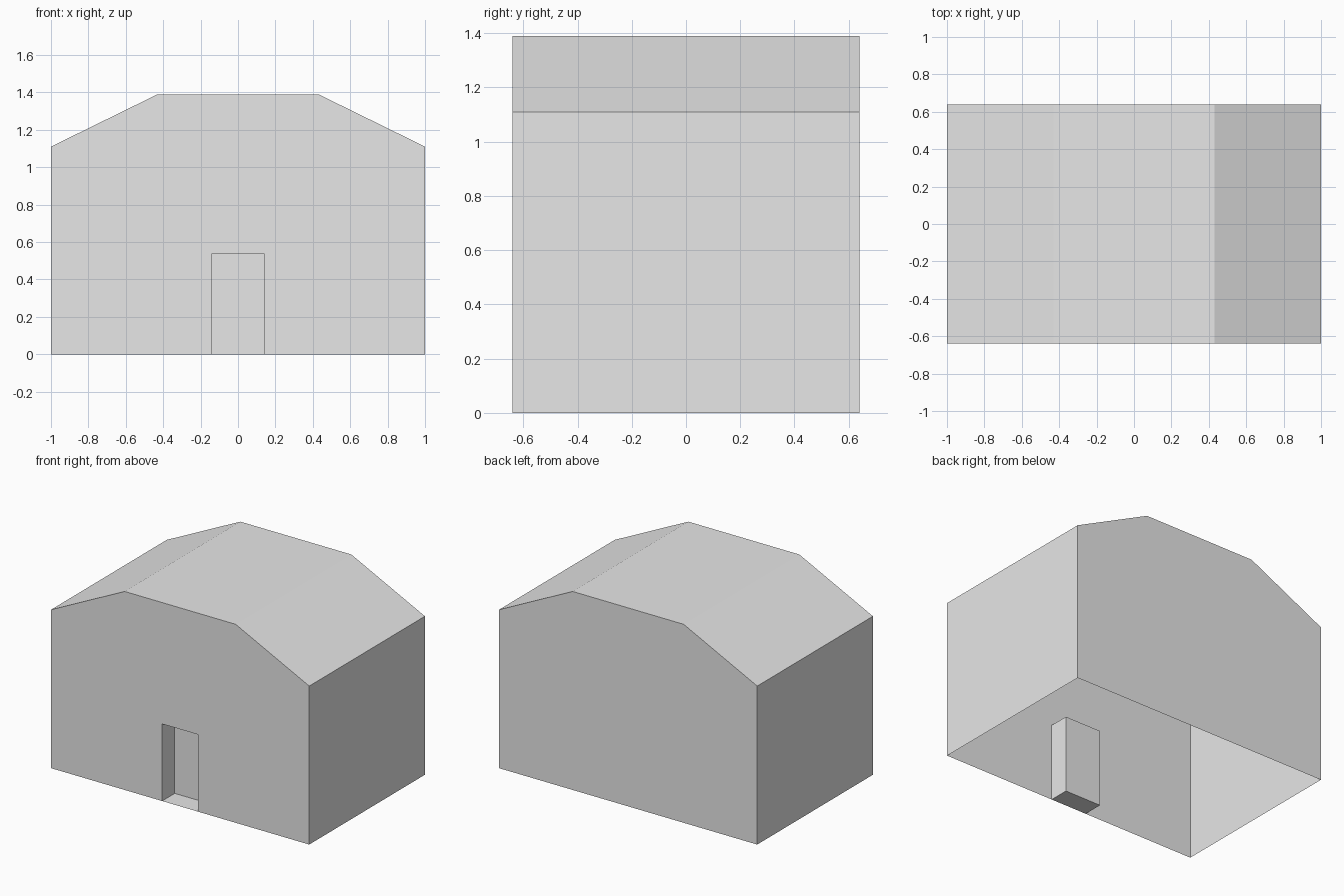
import bpy
import bmesh

cube = bpy.data.objects.get("Cube")
if cube:
    bpy.data.objects.remove(cube, do_unlink=True)

HALF_W, HALF_D = 1.0, 0.64
EAVE, RIDGE, RIDGE_X = 1.11, 1.39, 0.43
DOOR_X, DOOR_H, DOOR_DEPTH = 0.14, 0.54, 0.14

grey = bpy.data.materials.new("light_grey")
grey.use_nodes = True
colour = (0.8, 0.8, 0.8, 1)
grey.diffuse_color = colour
grey.node_tree.nodes["Principled BSDF"].inputs["Base Color"].default_value = colour


def mirrored(half):
    """Complete a profile given from the right foot to the middle."""
    return half + [(-x, z) for x, z in reversed(half)]


def add_face(bm, outline, y):
    verts = [bm.verts.new((x, y, z)) for x, z in outline]
    return verts, bm.faces.new(verts)


def bridge(bm, a, b, closed=False):
    """Join two matching outlines with quads."""
    for i in range(len(a) - (0 if closed else 1)):
        j = (i + 1) % len(a)
        bm.faces.new((a[i], a[j], b[j], b[i]))


def finish(bm, name):
    mesh = bpy.data.meshes.new(name)
    bm.to_mesh(mesh)
    bm.free()
    mesh.materials.append(grey)
    obj = bpy.data.objects.new(name, mesh)
    bpy.context.collection.objects.link(obj)


gable = mirrored([(HALF_W, 0), (HALF_W, EAVE), (RIDGE_X, RIDGE)])
doorway = mirrored([(DOOR_X, 0), (DOOR_X, DOOR_H)])

# Building shell: open underneath, front wall notched round the doorway
bm = bmesh.new()
front, _ = add_face(bm, gable + list(reversed(doorway)), -HALF_D)
back, _ = add_face(bm, gable, HALF_D)
bridge(bm, front[:len(gable)], back)
bmesh.ops.recalc_face_normals(bm, faces=bm.faces)
finish(bm, "building_shell")

# Door alcove: jambs, lintel, threshold and door panel, facing outwards
bm = bmesh.new()
rim = [bm.verts.new((x, -HALF_D, z)) for x, z in doorway]
panel, panel_face = add_face(bm, doorway, DOOR_DEPTH - HALF_D)
bridge(bm, rim, panel, closed=True)
bmesh.ops.recalc_face_normals(bm, faces=bm.faces)
if panel_face.normal.y > 0:
    bmesh.ops.reverse_faces(bm, faces=bm.faces)
finish(bm, "door_alcove")
